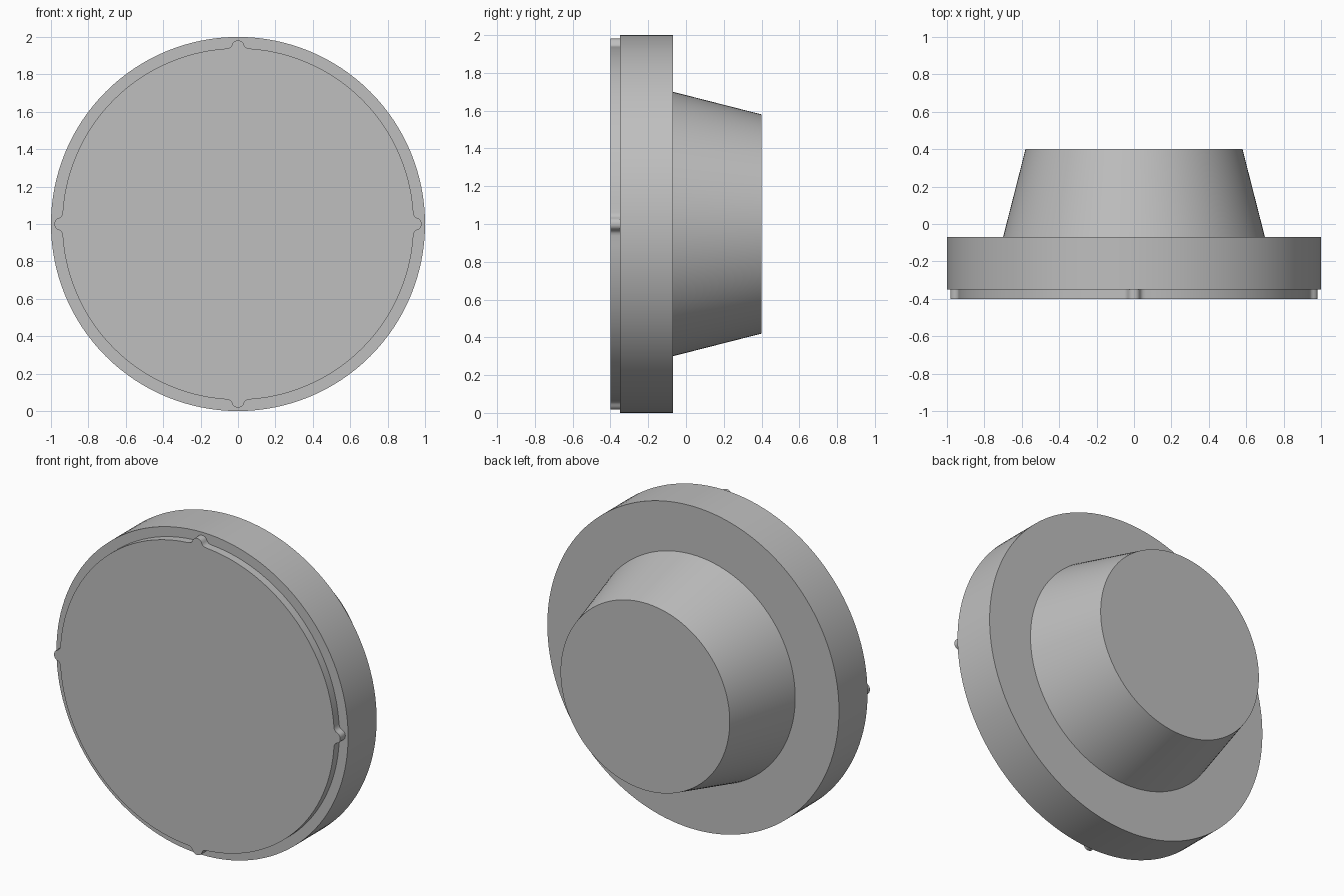
import bpy, bmesh, math

cube = bpy.data.objects.get("Cube")
if cube:
    bpy.data.objects.remove(cube, do_unlink=True)

grey = bpy.data.materials.new("plain grey")
grey.use_nodes = True
colour = (0.52, 0.52, 0.52, 1)
grey.diffuse_color = colour
grey.node_tree.nodes["Principled BSDF"].inputs["Base Color"].default_value = colour

SEGMENTS = 128
CENTRE_Z = 1.0


def ring(bm, outline, y):
    """Ring of vertices in the plane at depth y, around the model's axis."""
    return [bm.verts.new((x, y, CENTRE_Z + z)) for x, z in outline]


def circle(radius):
    turn = math.tau / SEGMENTS
    return [(radius * math.cos(i * turn), radius * math.sin(i * turn))
            for i in range(SEGMENTS)]


def loft(name, sections):
    """Closed solid through (outline, depth) sections with flat end caps."""
    bm = bmesh.new()
    rings = [ring(bm, outline, y) for outline, y in sections]
    for a, b in zip(rings, rings[1:]):
        for i in range(len(a)):
            j = (i + 1) % len(a)
            bm.faces.new((a[i], a[j], b[j], b[i]))
    bm.faces.new(rings[0])
    bm.faces.new(rings[-1])
    bmesh.ops.recalc_face_normals(bm, faces=bm.faces)
    mesh = bpy.data.meshes.new(name)
    bm.to_mesh(mesh)
    bm.free()
    mesh.materials.append(grey)
    obj = bpy.data.objects.new(name, mesh)
    bpy.context.collection.objects.link(obj)
    bpy.ops.object.select_all(action="DESELECT")
    obj.select_set(True)
    bpy.context.view_layer.objects.active = obj
    bpy.ops.object.shade_smooth_by_angle(angle=math.radians(35))
    return obj


# Wide flange stepping in to the tapered hub behind it
loft("flange_and_hub", [
    (circle(1.0), -0.35),
    (circle(1.0), -0.07),
    (circle(0.70), -0.07),
    (circle(0.58), 0.40),
])

# Face plate: a disc with four small rounded, filleted tabs
PLATE_RADIUS = 0.94
half_tab = [(0.062, 0.938), (0.048, 0.941), (0.038, 0.948), (0.032, 0.958),
            (0.027, 0.969), (0.018, 0.977), (0.009, 0.98)]
tab = [(-s, r) for s, r in half_tab] + [(0, 0.981)] + [(s, r) for s, r in reversed(half_tab)]
tab_angle = math.asin(half_tab[0][0] / PLATE_RADIUS)
ARC_STEPS = 30

plate_outline = []
for quarter in range(4):
    base = quarter * math.pi / 2
    c, s = math.cos(base), math.sin(base)
    plate_outline += [(r * c - t * s, r * s + t * c) for t, r in tab]
    sweep = math.pi / 2 - 2 * tab_angle
    for k in range(1, ARC_STEPS):
        a = base + tab_angle + sweep * k / ARC_STEPS
        plate_outline.append((PLATE_RADIUS * math.cos(a), PLATE_RADIUS * math.sin(a)))

loft("face_plate", [(plate_outline, -0.40), (plate_outline, -0.345)])
